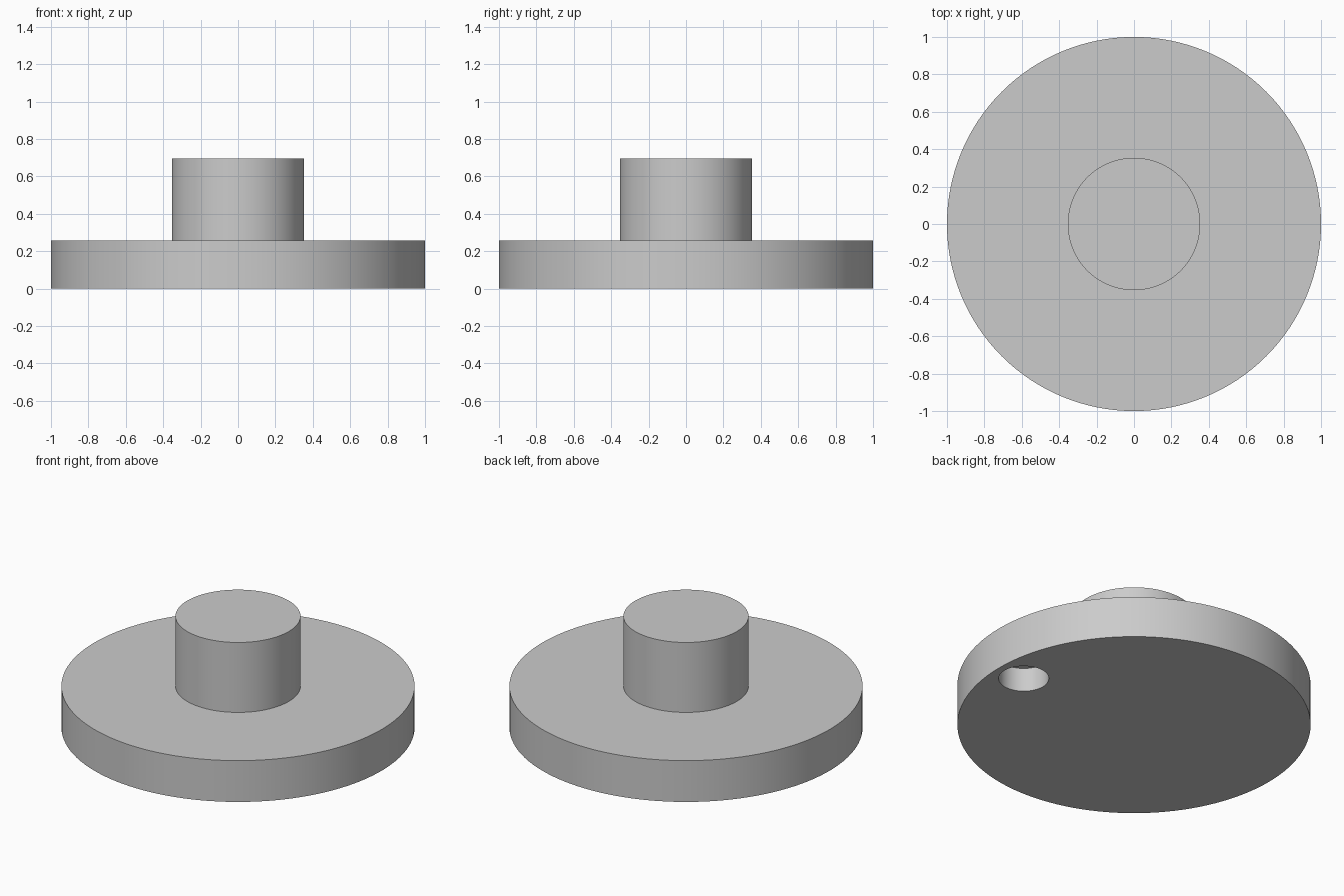
import bpy, math
from mathutils import Matrix
import bmesh

if "Cube" in bpy.data.objects:
    bpy.data.objects.remove(bpy.data.objects["Cube"], do_unlink=True)

SEGMENTS = 128
FLANGE_RADIUS, FLANGE_HEIGHT = 1.0, 0.258
HUB_RADIUS, TOTAL_HEIGHT = 0.354, 0.695
HOLE_RADIUS, HOLE_DEPTH, HOLE_X = 0.142, 0.148, 0.815

grey = bpy.data.materials.new("plain_grey")
grey.use_nodes = True
colour = (0.6, 0.6, 0.6, 1)
grey.diffuse_color = colour
grey.node_tree.nodes["Principled BSDF"].inputs["Base Color"].default_value = colour


def add_cylinder(bm, radius, bottom, top, x=0):
    centre = Matrix.Translation((x, 0, (bottom + top) / 2))
    bmesh.ops.create_cone(bm, cap_ends=True, segments=SEGMENTS, radius1=radius,
                          radius2=radius, depth=top - bottom, matrix=centre)


def make_object(name, bm):
    mesh = bpy.data.meshes.new(name)
    bm.to_mesh(mesh)
    bm.free()
    mesh.materials.append(grey)
    obj = bpy.data.objects.new(name, mesh)
    bpy.context.collection.objects.link(obj)
    return obj


# Round flange, with the hub inset and raised from its top face
bm = bmesh.new()
add_cylinder(bm, FLANGE_RADIUS, 0, FLANGE_HEIGHT)
bm.normal_update()
top = max(bm.faces, key=lambda f: f.calc_center_median().z)
bmesh.ops.inset_region(bm, faces=[top], thickness=FLANGE_RADIUS - HUB_RADIUS)
raised = bmesh.ops.extrude_discrete_faces(bm, faces=[top])["faces"]
bmesh.ops.translate(bm, verts=raised[0].verts,
                    vec=(0, 0, TOTAL_HEIGHT - FLANGE_HEIGHT))
body = make_object("flange_with_hub", bm)

# Blind hole cut into the underside near the rim
bm = bmesh.new()
add_cylinder(bm, HOLE_RADIUS, -0.1, HOLE_DEPTH, HOLE_X)
cutter = make_object("hole_cutter", bm)
cutter.hide_render = True

cut = body.modifiers.new("blind_hole", 'BOOLEAN')
cut.operation = 'DIFFERENCE'
cut.solver = 'EXACT'
cut.object = cutter

bpy.ops.object.select_all(action='DESELECT')
body.select_set(True)
bpy.context.view_layer.objects.active = body
bpy.ops.object.modifier_apply(modifier=cut.name)
bpy.data.objects.remove(cutter, do_unlink=True)
bpy.ops.object.shade_smooth_by_angle(angle=math.radians(30))
